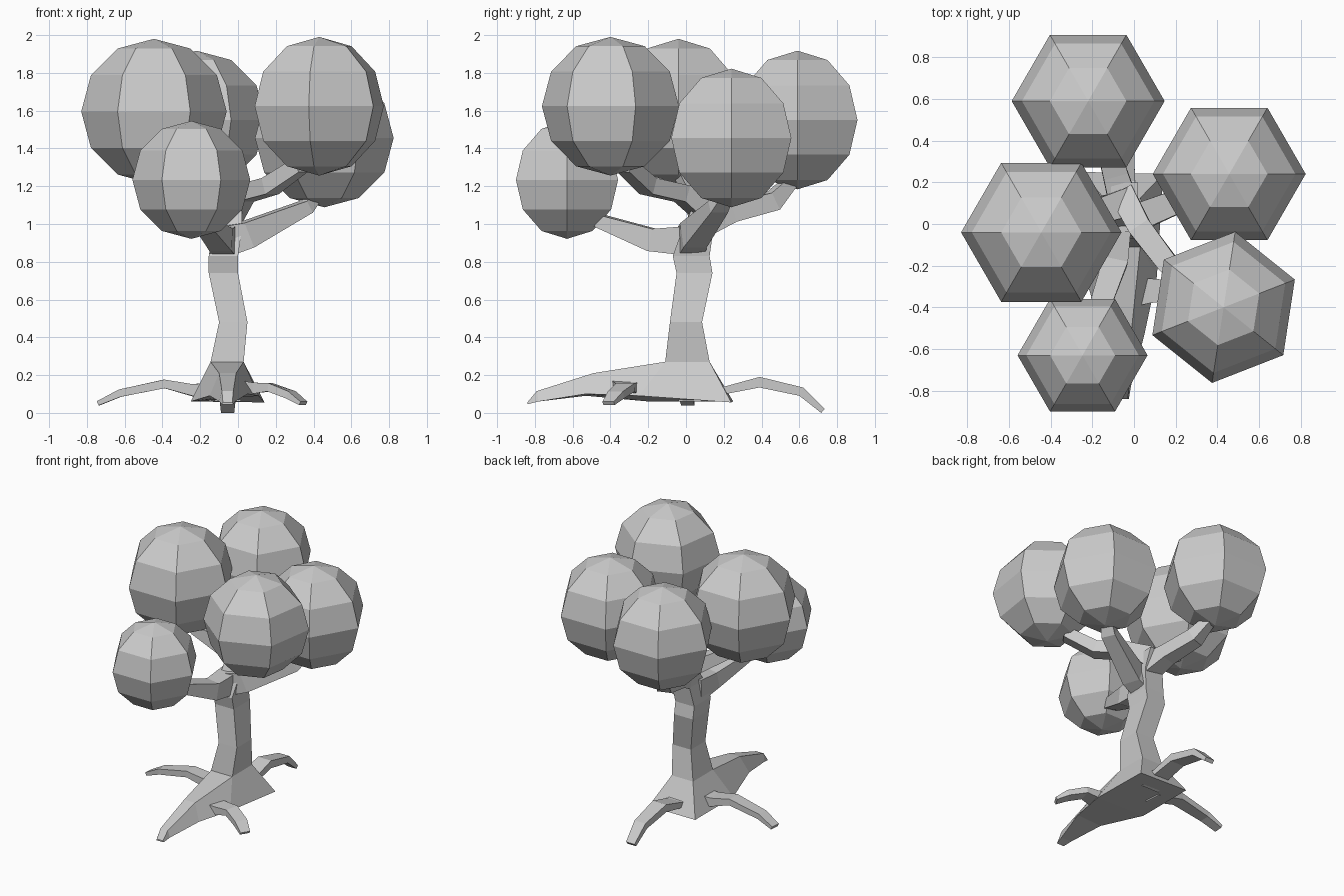
import bpy, math
from mathutils import Vector

if "Cube" in bpy.data.objects:
    bpy.data.objects.remove(bpy.data.objects["Cube"])


def loft(name, rings):
    """Skin a list of equal-length rings and cap both ends."""
    n = len(rings[0])
    verts = [tuple(v) for r in rings for v in r]
    faces = [(i * n + j, i * n + (j + 1) % n, (i + 1) * n + (j + 1) % n, (i + 1) * n + j)
             for i in range(len(rings) - 1) for j in range(n)]
    faces.append(tuple(range(n))[::-1])
    faces.append(tuple(range(len(verts) - n, len(verts))))
    me = bpy.data.meshes.new(name)
    me.from_pydata(verts, [], faces)
    ob = bpy.data.objects.new(name, me)
    bpy.context.collection.objects.link(ob)
    return ob


def rect(x0, x1, y0, y1, z):
    return [(x0, y0, z), (x1, y0, z), (x1, y1, z), (x0, y1, z)]


def limb(name, pts):
    """Four-sided tapering limb; each point is x, y, z, half width, half height."""
    ps = [Vector(p[:3]) for p in pts]
    rings = []
    for i, p in enumerate(pts):
        d = (ps[min(i + 1, len(ps) - 1)] - ps[max(i - 1, 0)]).normalized()
        side = d.cross(Vector((0, 0, 1))).normalized()
        up = side.cross(d)
        rings.append([ps[i] + side * (a * p[3]) + up * (b * p[4])
                      for a, b in ((-1, -1), (1, -1), (1, 1), (-1, 1))])
    return loft(name, rings)


def foliage(name, centre, r, turn=0.0):
    """Six-sided ball with pole fans."""
    c = Vector(centre)
    verts = [c + Vector((0, 0, -r))]
    for k in range(1, 6):
        t = math.radians(-90 + 30 * k)
        for j in range(6):
            a = math.radians(60 * j + turn)
            verts.append(c + r * Vector((math.cos(t) * math.cos(a), math.cos(t) * math.sin(a), math.sin(t))))
    verts.append(c + Vector((0, 0, r)))
    faces = []
    for j in range(6):
        k = (j + 1) % 6
        faces.append((0, 1 + k, 1 + j))
        faces.append((31, 25 + j, 25 + k))
        for i in range(4):
            b = 1 + 6 * i
            faces.append((b + j, b + k, b + 6 + k, b + 6 + j))
    me = bpy.data.meshes.new(name)
    me.from_pydata([tuple(v) for v in verts], [], faces)
    bpy.context.collection.objects.link(bpy.data.objects.new(name, me))


# Trunk with flared foot
loft("trunk", [
    [(-.25, -.2, .07), (.11, -.25, .10), (.14, .24, .065), (-.25, .25, .07)],
    rect(-.145, .03, -.11, .125, .28),
    rect(-.10, .05, -.085, .085, .49),
    rect(-.155, 0, -.05, .14, .75),
    rect(-.155, 0, -.07, .125, .84),
    rect(-.13, .02, -.02, .145, .98),
    rect(-.11, .02, .04, .20, 1.11)])

# Broad front root growing out of the foot
loft("front_root", [
    [(-.25, -.2, .07), (.11, -.25, .10), (.03, -.11, .28), (-.145, -.11, .28)],
    [(-.15, -.53, .10), (.05, -.53, .11), (-.01, -.49, .22), (-.10, -.49, .22)],
    [(-.10, -.78, .07), (-.015, -.78, .07), (-.025, -.79, .125), (-.085, -.79, .125)],
    [(-.085, -.84, .055), (-.025, -.84, .055), (-.03, -.84, .065), (-.08, -.84, .065)]])

# Thin side and back roots
limb("left_root", [(-.14, .02, .12, .06, .05), (-.25, .01, .132, .055, .03), (-.39, .0, .163, .05, .023),
                   (-.625, .0, .114, .04, .02), (-.74, .01, .06, .035, .012)])
limb("right_root", [(-.02, -.34, .15, .06, .035), (.07, -.32, .14, .06, .03), (.17, -.32, .145, .05, .022),
                    (.28, -.37, .105, .045, .02), (.345, -.41, .06, .035, .01)])
limb("back_root", [(-.055, .1, .12, .07, .05), (-.055, .21, .13, .06, .02), (-.055, .39, .172, .055, .028),
                   (-.055, .61, .122, .045, .024), (-.055, .725, .02, .035, .014)])

# Branches reaching the foliage
limb("branch_back", [(-.05, .1, 1.02, .07, .07), (-.09, .24, 1.07, .06, .05), (-.15, .46, 1.13, .05, .05),
                     (-.2, .56, 1.24, .035, .03)])
limb("branch_left", [(-.04, .1, 1.07, .07, .07), (-.17, .06, 1.15, .06, .05), (-.34, .0, 1.25, .045, .04),
                     (-.42, -.03, 1.34, .035, .03)])
limb("branch_right", [(-.06, .03, .92, .07, .08), (.04, .04, .95, .065, .07), (.36, .17, 1.1, .05, .035),
                      (.43, .22, 1.2, .035, .03)])
limb("branch_front_low", [(-.08, .03, .92, .07, .08), (-.09, -.18, .925, .06, .06), (-.18, -.44, 1.02, .05, .035),
                          (-.23, -.56, 1.08, .035, .03)])
limb("branch_front_high", [(-.05, .13, 1.07, .06, .07), (.03, -.02, 1.17, .055, .045),
                           (.17, -.2, 1.21, .05, .045), (.33, -.32, 1.32, .04, .04)])

# Foliage balls
foliage("foliage_back", (-.22, .59, 1.56), .367)
foliage("foliage_left", (-.445, -.04, 1.605), .385)
foliage("foliage_right", (.457, .24, 1.465), .367)
foliage("foliage_front_low", (-.247, -.63, 1.243), .312)
foliage("foliage_front_high", (.43, -.40, 1.633), .367, 21.3)
# Drop to the ground plane
low = min(v.co.z for o in bpy.data.objects for v in o.data.vertices)
for o in bpy.data.objects:
    o.location.z = -low
